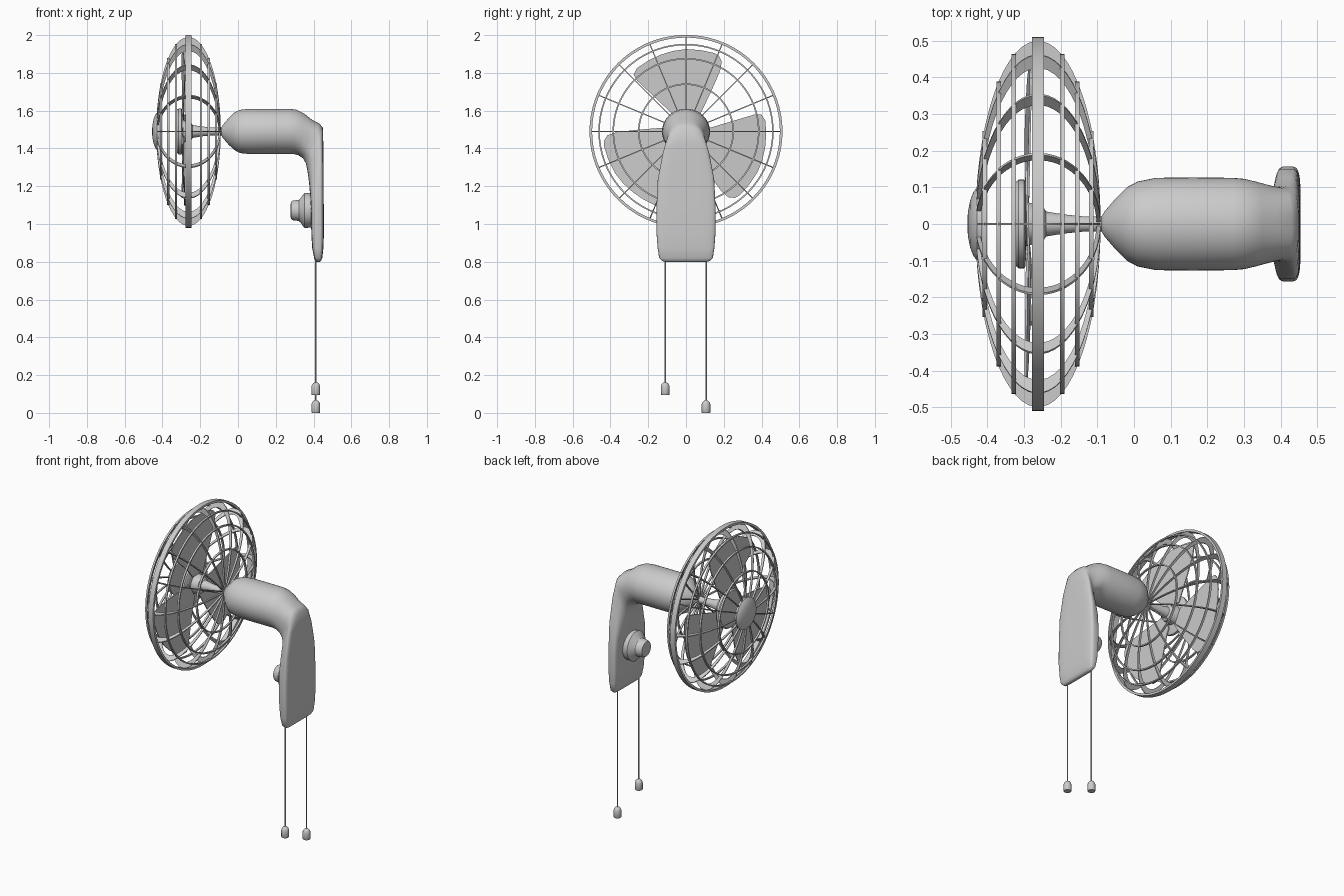
import bpy, bmesh
from math import sin, cos, pi, radians, sqrt, asin

if "Cube" in bpy.data.objects:
    bpy.data.objects.remove(bpy.data.objects["Cube"])

CZ = 1.49      # height of the fan axis
CX = -0.262    # plane of the outer cage ring


def finish(bm, name, angle=35):
    bmesh.ops.recalc_face_normals(bm, faces=bm.faces)
    me = bpy.data.meshes.new(name)
    bm.to_mesh(me)
    bm.free()
    ob = bpy.data.objects.new(name, me)
    bpy.context.collection.objects.link(ob)
    bpy.ops.object.select_all(action='DESELECT')
    ob.select_set(True)
    bpy.context.view_layer.objects.active = ob
    bpy.ops.object.shade_smooth_by_angle(angle=radians(angle))
    return ob


def skin(bm, rings, loop=False):
    """Bridge successive closed rings of points; cap the ends unless looped."""
    vs = [[bm.verts.new(p) for p in r] for r in rings]
    pairs = list(zip(vs, vs[1:])) + ([(vs[-1], vs[0])] if loop else [])
    for a, b in pairs:
        for i in range(len(a)):
            j = (i + 1) % len(a)
            bm.faces.new((a[i], a[j], b[j], b[i]))
    if not loop:
        bm.faces.new(vs[0])
        bm.faces.new(vs[-1])


def lathe_x(bm, prof, cz=CZ, n=48, loop=False):
    """Revolve (x, radius) points about a horizontal x axis."""
    skin(bm, [[(x, r * cos(2 * pi * i / n), cz + r * sin(2 * pi * i / n))
               for i in range(n)] for x, r in prof], loop)


def lathe_z(bm, prof, x, y, n=20):
    """Revolve (z, radius) points about a vertical axis."""
    skin(bm, [[(x + r * cos(2 * pi * i / n), y + r * sin(2 * pi * i / n), z)
               for i in range(n)] for z, r in prof])


def hoop(bm, x, r, hw, hr):
    lathe_x(bm, [(x - hw, r - hr), (x + hw, r - hr), (x + hw, r + hr), (x - hw, r + hr)],
            n=72, loop=True)


# cage: outer rim
bm = bmesh.new()
hoop(bm, CX, 0.504, 0.017, 0.007)
finish(bm, "cage_rim")

# cage: guard hoops, front and back
bm = bmesh.new()
for r in (0.25, 0.385, 0.46):
    d = 0.168 * sqrt(1 - (r / 0.5) ** 2)
    for s in (-1, 1):
        hoop(bm, CX + s * d, r, 0.006, 0.004)
finish(bm, "cage_hoops")

# cage: sixteen flat ribs following an ellipse
bm = bmesh.new()
t0, t1, steps = asin(0.15), pi - 0.03, 28
for k in range(16):
    a = 2 * pi * k / 16
    rings = []
    for i in range(steps + 1):
        t = t0 + (t1 - t0) * i / steps
        ring = []
        for ax, ar, w in ((0.171, 0.5, -1), (0.171, 0.5, 1), (0.16, 0.462, 1), (0.16, 0.462, -1)):
            x, r, h = CX - ax * cos(t), ar * sin(t), 0.003 * w
            ring.append((x, r * cos(a) - h * sin(a), CZ + r * sin(a) + h * cos(a)))
        rings.append(ring)
    skin(bm, rings)
finish(bm, "cage_ribs")

# cage: front centre cap
bm = bmesh.new()
lathe_x(bm, [(-0.415, 0.1), (-0.428, 0.1), (-0.438, 0.088), (-0.447, 0.065),
             (-0.453, 0.035), (-0.455, 0.008)])
finish(bm, "cage_cap")

# hub and drive shaft
bm = bmesh.new()
lathe_x(bm, [(-0.325, 0.1), (-0.323, 0.114), (-0.315, 0.121), (-0.3, 0.121), (-0.296, 0.115),
             (-0.294, 0.06), (-0.25, 0.05), (-0.24, 0.034), (-0.19, 0.026),
             (-0.14, 0.021), (-0.07, 0.021)])
finish(bm, "hub_and_shaft")

# three blades
outline = [(0.06, 0.06), (0.075, 0.09), (0.135, 0.215), (0.18, 0.32), (0.19, 0.37), (0.175, 0.4),
           (0.15, 0.415), (0.08, 0.43), (0, 0.436), (-0.07, 0.426), (-0.137, 0.405),
           (-0.2, 0.375), (-0.26, 0.335), (-0.277, 0.3), (-0.26, 0.27), (-0.085, 0.105),
           (-0.05, 0.06)]
bm = bmesh.new()
for k in range(3):
    a = 2 * pi * k / 3
    skin(bm, [[(-0.29 + dx - 0.03 * u, u * cos(a) - v * sin(a), CZ + u * sin(a) + v * cos(a))
               for u, v in outline] for dx in (-0.003, 0.003)])
finish(bm, "blades")

# motor housing flowing down into the wall bracket:
# upper/outer point, lower/inner point, half width, squareness
sections = [
    (-0.09, 1.508, -0.09, 1.472, 0.018, 2), (-0.08, 1.525, -0.08, 1.455, 0.035, 2),
    (-0.05, 1.56, -0.05, 1.42, 0.07, 2), (-0.02, 1.59, -0.02, 1.392, 0.1, 2),
    (0.01, 1.604, 0.01, 1.376, 0.116, 2), (0.06, 1.61, 0.06, 1.37, 0.126, 2),
    (0.16, 1.61, 0.16, 1.37, 0.127, 2), (0.27, 1.61, 0.27, 1.37, 0.126, 2),
    (0.31, 1.605, 0.295, 1.37, 0.123, 2), (0.35, 1.585, 0.32, 1.364, 0.115, 2.1),
    (0.39, 1.553, 0.345, 1.347, 0.106, 2.3), (0.43, 1.533, 0.36, 1.32, 0.1, 2.6),
    (0.449, 1.51, 0.368, 1.28, 0.104, 3), (0.452, 1.42, 0.376, 1.22, 0.126, 4),
    (0.453, 1.27, 0.383, 1.14, 0.15, 5), (0.454, 1.1, 0.387, 1.05, 0.157, 5),
    (0.455, 0.95, 0.388, 0.95, 0.156, 5), (0.452, 0.87, 0.393, 0.87, 0.15, 5),
    (0.446, 0.82, 0.403, 0.82, 0.142, 5), (0.439, 0.804, 0.411, 0.804, 0.125, 5),
    (0.433, 0.8, 0.417, 0.8, 0.11, 5)]
bm = bmesh.new()
rings, n = [], 48
for x1, z1, x2, z2, w, e in sections:
    ring = []
    for i in range(n):
        c, s = cos(2 * pi * i / n), sin(2 * pi * i / n)
        u = abs(c) ** (2 / e) * (1 if c > 0 else -1)
        v = abs(s) ** (2 / e) * (1 if s > 0 else -1)
        ring.append(((x1 + x2) / 2 + v * (x1 - x2) / 2, w * u, (z1 + z2) / 2 + v * (z1 - z2) / 2))
    rings.append(ring)
skin(bm, rings)
finish(bm, "motor_housing_and_bracket", 50)

# control knob on the bracket face
bm = bmesh.new()
lathe_x(bm, [(0.4, 0.088), (0.37, 0.092), (0.353, 0.093), (0.345, 0.085), (0.333, 0.066),
             (0.322, 0.056), (0.29, 0.052), (0.281, 0.046), (0.278, 0.03)], cz=1.072, n=36)
finish(bm, "control_knob")

# pull cords with weights
for name, y, z in (("left", -0.11, 0.095), ("right", 0.106, 0.0)):
    bm = bmesh.new()
    lathe_z(bm, [(z + 0.06, 0.004), (0.83, 0.004)], 0.412, y, 8)
    finish(bm, name + "_pull_cord")
    bm = bmesh.new()
    lathe_z(bm, [(z, 0.021), (z + 0.003, 0.023), (z + 0.045, 0.023), (z + 0.056, 0.019),
                 (z + 0.064, 0.012), (z + 0.067, 0.004)], 0.412, y)
    finish(bm, name + "_cord_weight")
